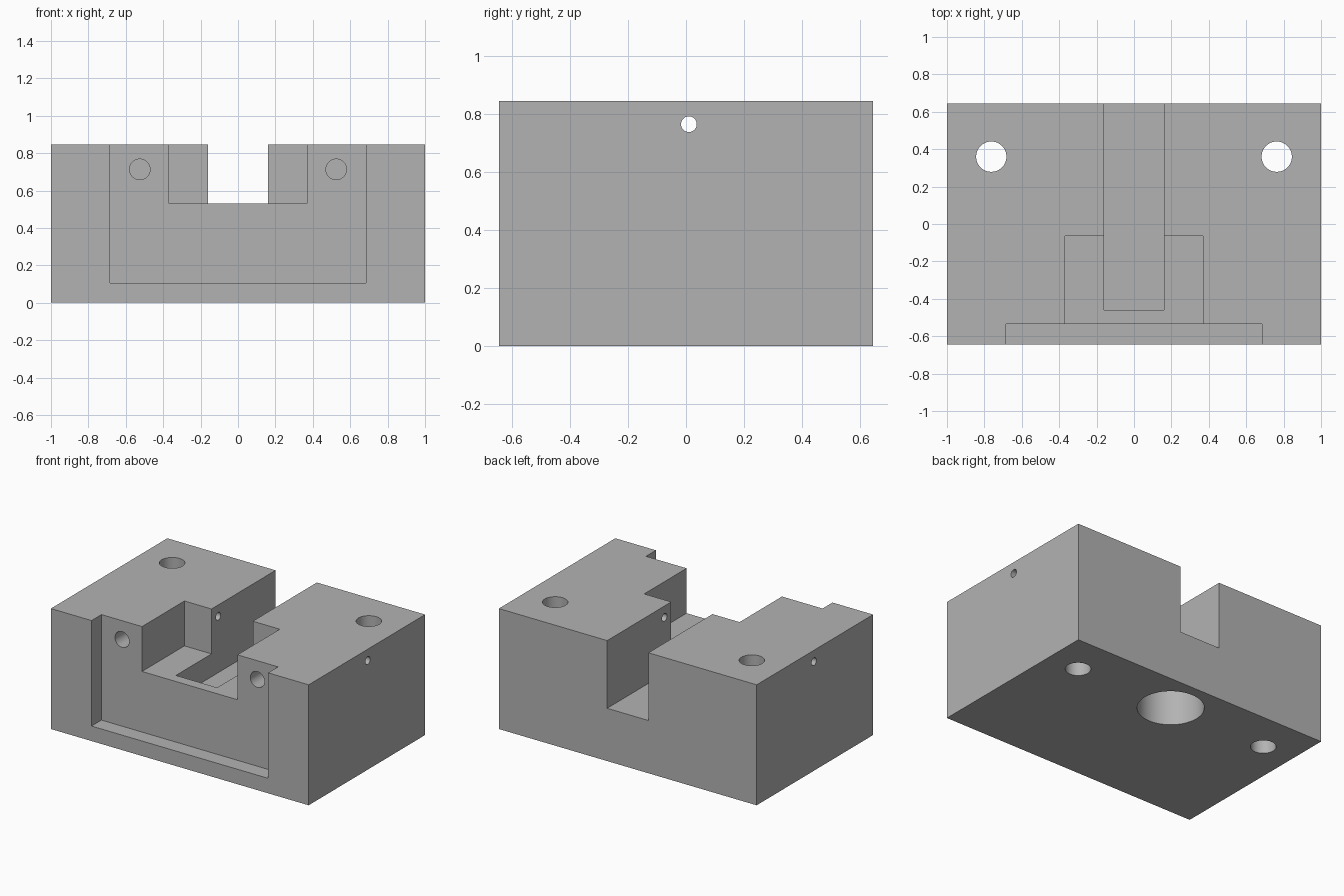
import bpy, math

cube = bpy.data.objects.get("Cube")
if cube:
    bpy.data.objects.remove(cube, do_unlink=True)

W, D, H = 1.0, 0.645, 0.845   # half width, half depth, height
OVER = 0.1                    # cutter overshoot

grey = bpy.data.materials.new("machined grey")
grey.use_nodes = True
grey.diffuse_color = (0.45, 0.45, 0.45, 1)
grey.node_tree.nodes["Principled BSDF"].inputs["Base Color"].default_value = (0.45, 0.45, 0.45, 1)


def box(name, x, y, z):
    """Box from (min, max) ranges."""
    ranges = (x, y, z)
    bpy.ops.mesh.primitive_cube_add(size=1, location=[(a + b) / 2 for a, b in ranges])
    ob = bpy.context.object
    ob.name = name
    ob.scale = [b - a for a, b in ranges]
    bpy.ops.object.transform_apply(location=True, rotation=True, scale=True)
    ob.data.materials.append(grey)
    return ob


def rod(name, radius, centre, length, axis):
    """Cylinder along the given axis."""
    turn = {"X": (0, math.pi / 2, 0), "Y": (math.pi / 2, 0, 0), "Z": (0, 0, 0)}[axis]
    bpy.ops.mesh.primitive_cylinder_add(vertices=64, radius=radius, depth=length,
                                        location=centre, rotation=turn)
    ob = bpy.context.object
    ob.name = name
    bpy.ops.object.transform_apply(location=True, rotation=True, scale=True)
    ob.data.materials.append(grey)
    return ob


def cut(body, cutter):
    """Subtract the cutter and discard it."""
    cutter.hide_render = True
    mod = body.modifiers.new("cut", "BOOLEAN")
    mod.operation = "DIFFERENCE"
    mod.solver = "EXACT"
    mod.object = cutter
    bpy.context.view_layer.objects.active = body
    bpy.ops.object.modifier_apply(modifier=mod.name)
    bpy.data.objects.remove(cutter, do_unlink=True)


# Solid block
block = box("fixture_block", (-W, W), (-D, D), (0, H))
top = H + OVER

# Stepped recesses from the front, then the long slot out of the back
FACE = -0.535
cut(block, box("front_recess", (-0.685, 0.685), (-D - OVER, FACE), (0.105, top)))
cut(block, box("middle_pocket", (-0.37, 0.37), (FACE - 0.05, -0.065), (0.53, top)))
cut(block, box("rear_slot", (-0.16, 0.16), (-0.46, D + OVER), (0.37, top)))

# Large bore from the underside up to the slot floor
BORE = 0.37 + OVER
cut(block, rod("bottom_bore", 0.212, (0, 0.36, 0.37 / 2 - OVER / 2), BORE, "Z"))

# Mirrored bolt holes and blind holes in the recess face
DEPTH = 0.4
for side in (-1, 1):
    cut(block, rod("bolt_hole", 0.081, (side * 0.763, 0.36, H / 2), H + 2 * OVER, "Z"))
    cut(block, rod("blind_hole", 0.055, (side * 0.525, FACE + DEPTH / 2 - OVER / 2, 0.713),
                   DEPTH + OVER, "Y"))

# Cross pin hole right through both cheeks
cut(block, rod("cross_pin_hole", 0.027, (0, 0.01, 0.765), 2 * W + 2 * OVER, "X"))

bpy.ops.object.select_all(action="DESELECT")
block.select_set(True)
bpy.context.view_layer.objects.active = block
bpy.ops.object.shade_smooth_by_angle(angle=math.radians(30))
